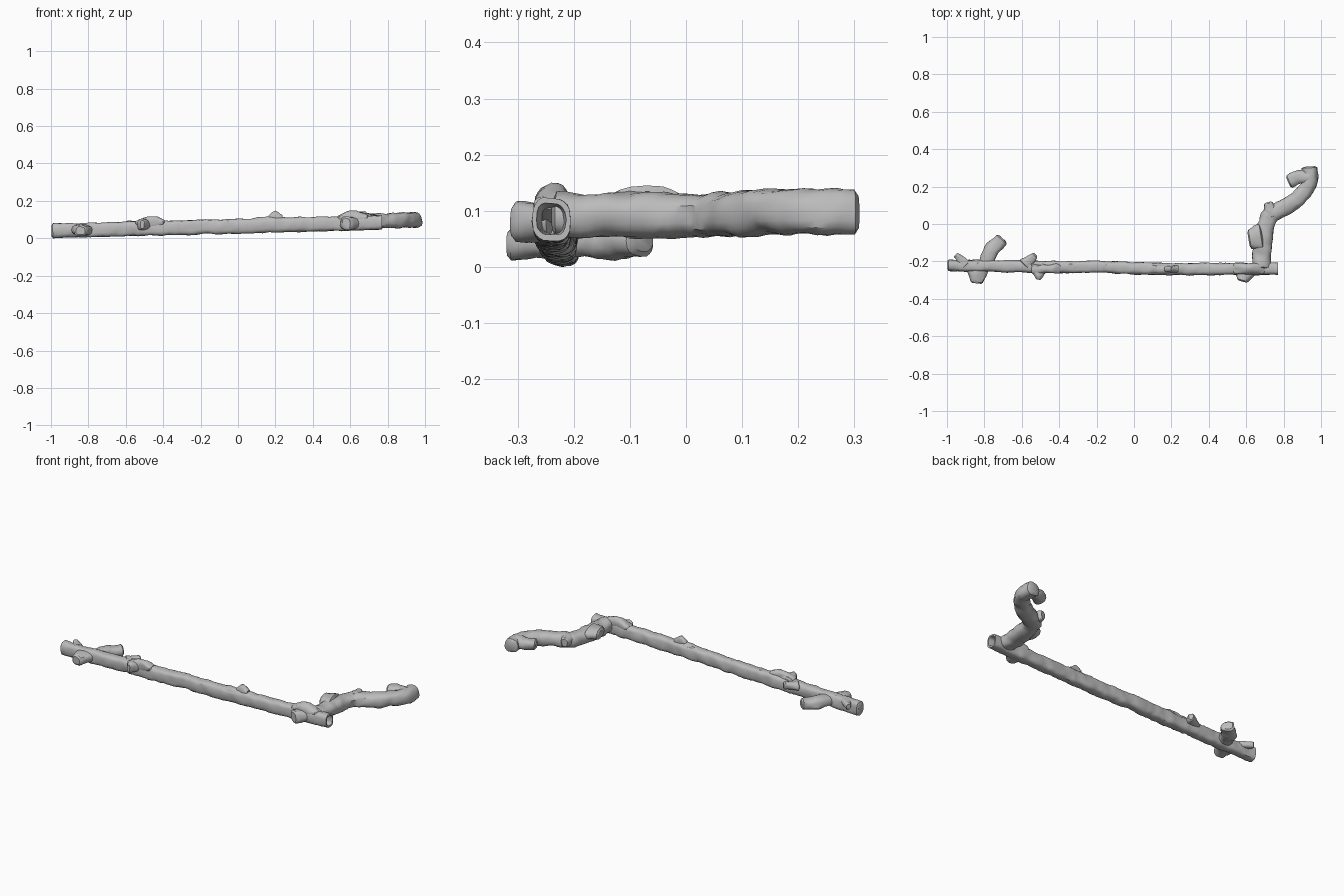
import bpy, bmesh, math
from mathutils import Vector, noise

old = bpy.data.objects.get("Cube")
if old:
    bpy.data.objects.remove(old, do_unlink=True)

wood = bpy.data.materials.new("weathered_grey")
wood.use_nodes = True
wood.diffuse_color = (0.5, 0.5, 0.5, 1)
wood.node_tree.nodes["Principled BSDF"].inputs["Base Color"].default_value = wood.diffuse_color

UP = Vector((0, 0, 1))
SIDES = 20
STEP = 0.015


def axis_height(x):
    """The whole stick rises gently towards its left end."""
    return 0.065 + 0.025 * x


def smooth_path(plan, lift):
    """Catmull-Rom curve through plan points, laid on the rising axis."""
    pts = [Vector((x, y, axis_height(x) + lift)) for x, y in plan]
    pts = [pts[0] * 2 - pts[1], *pts, pts[-1] * 2 - pts[-2]]
    path = []
    for before, start, end, after in zip(pts, pts[1:], pts[2:], pts[3:]):
        count = max(2, round((end - start).length / STEP))
        pull_in, pull_out = (end - before) / 2, (after - start) / 2
        for i in range(count):
            t = i / count
            ease = t * t * (3 - 2 * t)
            path.append(start.lerp(end, ease) + pull_in * t * (1 - t) ** 2
                        - pull_out * t * t * (1 - t))
    return path + [pts[-2]]


def section(bm, centre, side, up, wide, tall, square, rough):
    """One squarish ring of vertices with bark-like unevenness."""
    loop = []
    for k in range(SIDES):
        angle = math.tau * k / SIDES
        ca, sa = math.cos(angle), math.sin(angle)
        spoke = (side * math.copysign(abs(ca) ** square, ca) * wide
                 + up * math.copysign(abs(sa) ** square, sa) * tall)
        point = centre + spoke
        grain = noise.noise(point * 18) + noise.noise(point * 50) / 2
        loop.append(bm.verts.new(point + spoke.normalized() * grain * rough))
    return loop


def limb(name, plan, base, tip, tall=0.03, lift=0.0, square=0.8, rough=0.008,
         swell=0.0, hollow=0.0):
    """Sweep a tapering limb; swell raises its middle, hollow opens its tip."""
    path = smooth_path(plan, lift)
    last = len(path) - 1
    bm = bmesh.new()
    loops = []
    for i, point in enumerate(path):
        t = i / last
        ahead = (path[min(i + 1, last)] - path[max(i - 1, 0)]).normalized()
        side = ahead.cross(UP).normalized()
        up = side.cross(ahead)
        wide = base + (tip - base) * t
        high = tall + swell * math.sin(math.pi * t)

        def ring(shift, scale):
            loops.append(section(bm, point + ahead * shift, side, up,
                                 wide * scale, high * scale, square, rough))

        if i == 0:
            ring(-STEP / 2, 0.7)
        ring(0, 1)
        if i == last:
            if hollow:
                ring(0, 0.75)
                ring(-hollow, 0.5)
            else:
                ring(STEP / 2, 0.7)

    for a, b in zip(loops, loops[1:]):
        for k in range(SIDES):
            bm.faces.new((a[k - 1], a[k], b[k], b[k - 1]))
    bm.faces.new(loops[0])
    bm.faces.new(loops[-1])
    bmesh.ops.recalc_face_normals(bm, faces=bm.faces)
    mesh = bpy.data.meshes.new(name)
    bm.to_mesh(mesh)
    bm.free()
    mesh.materials.append(wood)
    obj = bpy.data.objects.new(name, mesh)
    bpy.context.collection.objects.link(obj)
    bpy.ops.object.select_all(action='DESELECT')
    obj.select_set(True)
    bpy.context.view_layer.objects.active = obj
    bpy.ops.object.shade_smooth_by_angle(angle=math.radians(35))


def knot(name, start, end, lift, swell, wide=0.025):
    """A raised lump along the top of the main stem."""
    limb(name, [(start, -0.24), (end, -0.24)], wide, wide,
         tall=0.015, lift=lift, swell=swell)


# Long main stem, hollow at its left end
limb("main_stem", [(-0.99, -0.22), (-0.5, -0.23), (-0.2, -0.23), (0.2, -0.24), (0.77, -0.24)],
     base=0.032, tip=0.032, tall=0.039, square=0.65, rough=0.006, hollow=0.12)

# Bent side branch with its hook and stubs
limb("side_branch", [(0.68, -0.23), (0.69, -0.1), (0.72, 0.03), (0.8, 0.085),
                     (0.88, 0.14), (0.94, 0.22), (0.94, 0.3)],
     base=0.05, tip=0.04, tall=0.04, lift=0.01)
limb("branch_hook", [(0.94, 0.25), (0.88, 0.25), (0.83, 0.23)],
     base=0.035, tip=0.035, lift=0.02)
limb("branch_fork_stub", [(0.74, 0.04), (0.72, 0.11)], base=0.045, tip=0.02, lift=0.02)
limb("branch_side_knot", [(0.68, -0.07), (0.62, -0.08)], base=0.07, tip=0.05, lift=0.03)

# Stubs near the right end of the stem
limb("rear_stub", [(-0.79, -0.22), (-0.77, -0.15), (-0.71, -0.08)], base=0.042, tip=0.036)
limb("front_stub", [(-0.83, -0.22), (-0.84, -0.31)], base=0.07, tip=0.035)
limb("end_stub", [(-0.9, -0.22), (-0.95, -0.17)], base=0.035, tip=0.016, tall=0.02, lift=0.02)

# Spurs in the middle and at the left end
limb("front_spur", [(-0.5, -0.22), (-0.51, -0.29)], base=0.06, tip=0.015, lift=0.02)
limb("rear_spur", [(-0.58, -0.22), (-0.53, -0.17)], base=0.04, tip=0.015, tall=0.02, lift=0.02)
limb("left_front_stub", [(0.6, -0.23), (0.58, -0.3)], base=0.07, tip=0.03, tall=0.035)

# Raised knots along the top
knot("middle_knot", -0.54, -0.4, lift=0.03, swell=0.02)
knot("long_knot", 0.06, 0.22, lift=0.02, swell=0.015)
knot("pointed_knot", 0.17, 0.23, lift=0.04, swell=0.02, wide=0.016)
knot("left_knot", 0.54, 0.69, lift=0.03, swell=0.025, wide=0.03)
